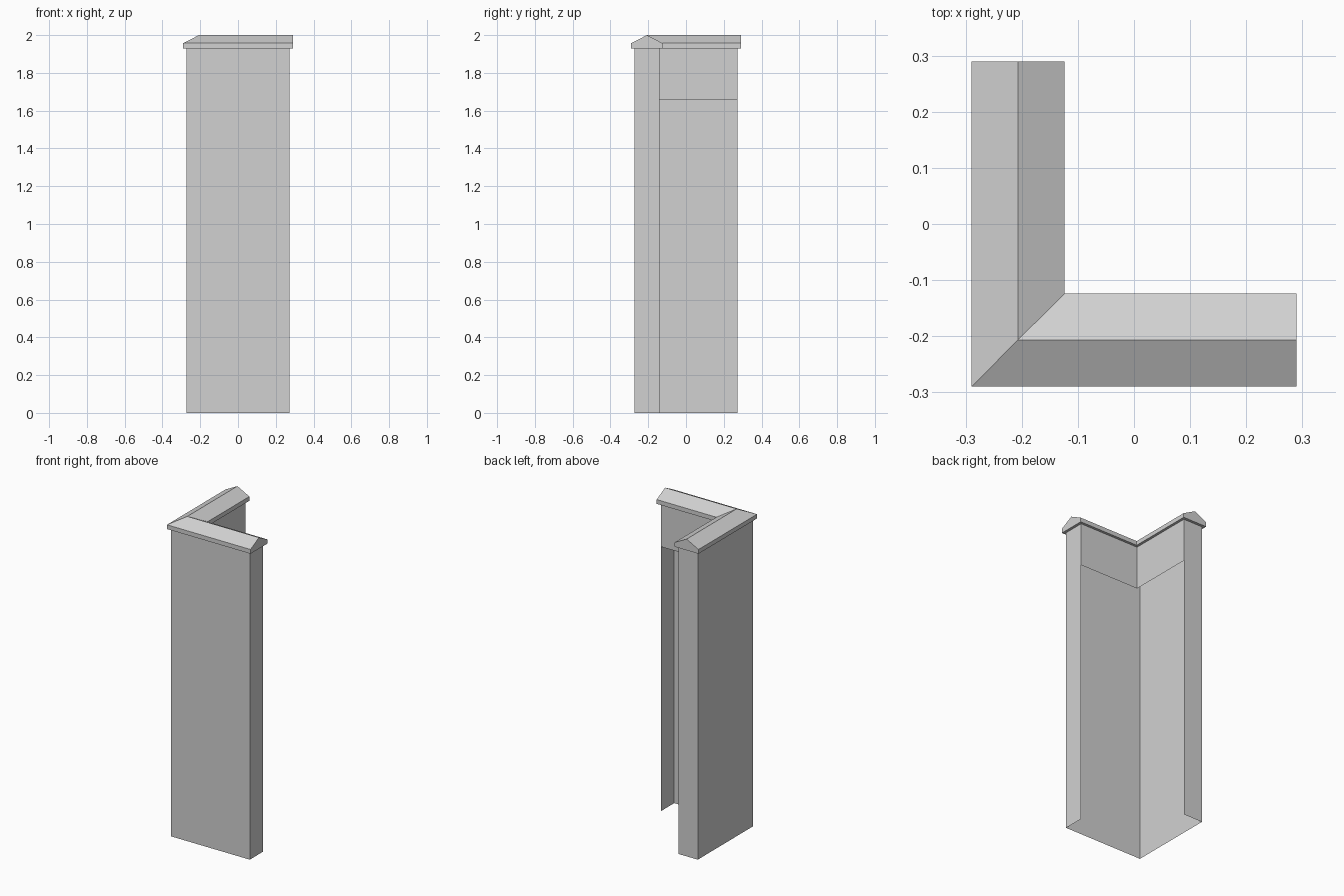
import bpy
import bmesh

if "Cube" in bpy.data.objects:
    bpy.data.objects.remove(bpy.data.objects["Cube"], do_unlink=True)

# Plain stone grey for everything
stone = bpy.data.materials.new("plain_grey")
stone.use_nodes = True
colour = (0.64, 0.64, 0.64, 1)
stone.diffuse_color = colour
stone.node_tree.nodes["Principled BSDF"].inputs["Base Color"].default_value = colour


def corner_sweep(name, profile, end, closed, foot=()):
    """Sweep a profile of (offset, z) points round a mitred right-angle corner.
    foot holds extra points that complete the two end faces."""
    bm = bmesh.new()
    stations = (lambda d, z: (end, d, z),
                lambda d, z: (d, d, z),
                lambda d, z: (d, end, z))
    rings = [[bm.verts.new(at(d, z)) for d, z in profile] for at in stations]
    count = len(profile)
    for a, b in zip(rings, rings[1:]):
        for i in range(count if closed else count - 1):
            j = (i + 1) % count
            bm.faces.new((a[i], a[j], b[j], b[i]))
    for ring, at in ((rings[0], stations[0]), (rings[-1], stations[-1])):
        bm.faces.new(ring + [bm.verts.new(at(d, z)) for d, z in foot])
    bmesh.ops.recalc_face_normals(bm, faces=bm.faces)
    mesh = bpy.data.meshes.new(name)
    bm.to_mesh(mesh)
    bm.free()
    mesh.materials.append(stone)
    obj = bpy.data.objects.new(name, mesh)
    bpy.context.collection.objects.link(obj)
    return obj


# Hollow wall: full outer skin and ends, inner skin only near the top, open below
outer, inner, wall_top, inner_bottom = -0.273, -0.14, 1.93, 1.66
corner_sweep("corner_wall",
             [(inner, inner_bottom), (inner, wall_top), (outer, wall_top), (outer, 0)],
             -outer, closed=False, foot=[(inner, 0)])

# Ridged coping with a short vertical lip, overhanging the wall
lip_out, lip_in, lip_top = -0.29, -0.124, 1.957
corner_sweep("coping",
             [(lip_out, wall_top), (lip_out, lip_top), ((lip_out + lip_in) / 2, 2.0),
              (lip_in, lip_top), (lip_in, wall_top)],
             -lip_out, closed=True)
